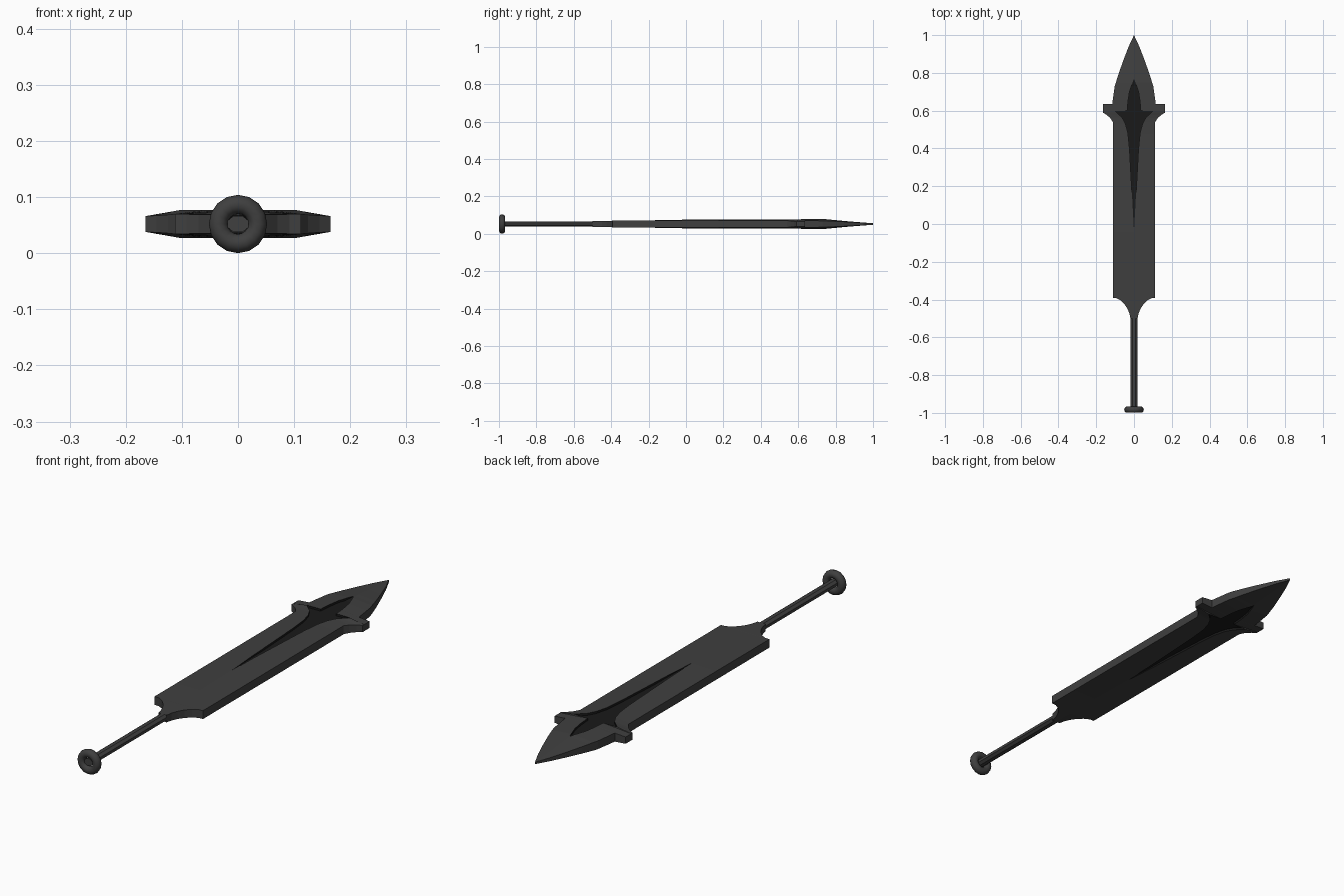
import bpy, bmesh, math

if "Cube" in bpy.data.objects:
    bpy.data.objects.remove(bpy.data.objects["Cube"])

CZ = 0.052  # height of the long axis


def material(name, v):
    m = bpy.data.materials.new(name)
    m.diffuse_color = (v, v, v, 1)
    m.use_nodes = True
    m.node_tree.nodes["Principled BSDF"].inputs["Base Color"].default_value = m.diffuse_color
    return m


steel = material("dark_steel", 0.05)
inlay = material("black_inlay", 0.01)


def lerp(table, y):
    for (y0, a), (y1, b) in zip(table, table[1:]):
        if y <= y1:
            return a + (b - a) * max(0, y - y0) / (y1 - y0)
    return table[-1][1]


# Half widths of the outline and of the star groove, and half thicknesses, along y
outline = [(-0.5, .019), (-0.475, .024), (-0.45, .034), (-0.425, .050), (-0.405, .070),
           (-0.393, .092), (-0.392, .112), (0.54, .112), (0.56, .125), (0.578, .145),
           (0.59, .165), (0.635, .165), (0.636, .115), (0.66, .112), (0.73, .102),
           (0.80, .080), (0.87, .055), (0.94, .028), (1.0, 0)]
star = [(-0.04, 0), (0.2, .013), (0.4, .024), (0.48, .032), (0.53, .045), (0.565, .064),
        (0.598, .1), (0.599, .036), (0.65, .032), (0.70, .024), (0.77, 0)]
middle = [(-0.5, .015), (-0.25, .0185), (0.1, .025), (0.75, .0255), (0.87, .014), (1.0, .004)]
edge = [(-0.5, .015), (-0.39, .0175), (0.54, .018), (0.59, .014), (0.635, .014),
        (0.636, .018), (0.75, .017), (1.0, .004)]

# Blade: one quarter lofted through the stations, then mirrored across x and z
bm = bmesh.new()
rows = []
stations = sorted({y for t in (outline, star, middle, edge) for y, _ in t})
for y in stations:
    w, s = lerp(outline, y), lerp(star, y)
    tc, te = lerp(middle, y), lerp(edge, y)
    floor = tc - min(0.009, s * 0.8)
    rows.append([bm.verts.new(p) for p in
                 ((0, y, floor), (s, y, floor), (s, y, tc), (w, y, te), (w, y, 0))])
for a, b in zip(rows, rows[1:]):
    for i in range(4):
        f = bm.faces.new((a[i], a[i + 1], b[i + 1], b[i]))
        f.material_index = 1 if i < 2 else 0
bmesh.ops.remove_doubles(bm, verts=bm.verts, dist=0.0001)
bmesh.ops.dissolve_degenerate(bm, edges=bm.edges, dist=0.0001)
bmesh.ops.recalc_face_normals(bm, faces=bm.faces)
bm.faces.ensure_lookup_table()
top = max(bm.faces, key=lambda f: f.calc_area() * abs(f.normal.z))
if top.normal.z < 0:
    bmesh.ops.reverse_faces(bm, faces=bm.faces)
me = bpy.data.meshes.new("blade")
bm.to_mesh(me)
bm.free()
me.materials.append(steel)
me.materials.append(inlay)
blade = bpy.data.objects.new("blade", me)
bpy.context.collection.objects.link(blade)
blade.location.z = CZ
mir = blade.modifiers.new("Mirror", 'MIRROR')
mir.use_axis = (True, False, True)
mir.merge_threshold = 0.0001

# Grip: flattened octagonal rod
bpy.ops.mesh.primitive_cylinder_add(vertices=8, radius=1, depth=0.52,
                                    location=(0, -0.73, CZ), rotation=(math.pi / 2, 0, 0))
grip = bpy.context.object
grip.name = "grip"
for v in grip.data.vertices:
    a = math.atan2(v.co.y, v.co.x) + math.pi / 8
    v.co.x, v.co.y = 0.0205 * math.cos(a), 0.0155 * math.sin(a)
grip.data.materials.append(steel)

# Pommel: ring around the grip end
bpy.ops.mesh.primitive_torus_add(major_segments=16, minor_segments=10, major_radius=0.035,
                                 minor_radius=0.017, location=(0, -0.983, CZ),
                                 rotation=(math.pi / 2, 0, 0))
pommel = bpy.context.object
pommel.name = "pommel"
pommel.data.materials.append(steel)
bpy.ops.object.shade_smooth_by_angle(angle=math.radians(50))
